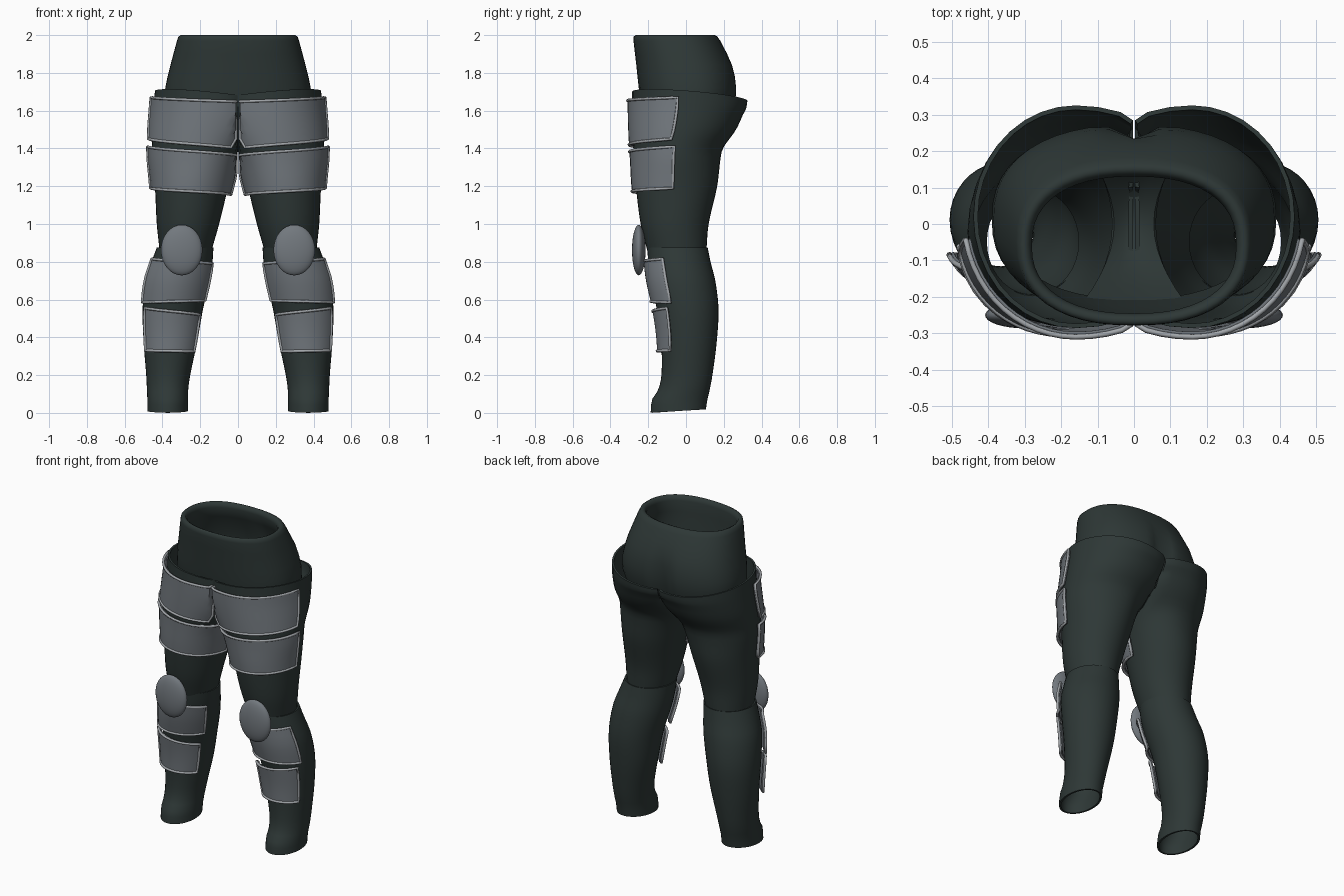
import bpy, bmesh, math
from mathutils import Vector

if "Cube" in bpy.data.objects:
    bpy.data.objects.remove(bpy.data.objects["Cube"])


def material(name, rgb):
    m = bpy.data.materials.new(name)
    m.diffuse_color = (*rgb, 1)
    m.use_nodes = True
    m.node_tree.nodes["Principled BSDF"].inputs["Base Color"].default_value = m.diffuse_color
    return m


CLOTH = material("dark_green_grey", (0.027, 0.039, 0.037))
PLATE = material("steel_grey", (0.17, 0.19, 0.21))
TRIM = material("light_grey", (0.36, 0.38, 0.40))

# Leg sections: z, inner x, middle x, outer x, front y, back y
THIGH = [
    (1.71, -.20, .16, .440, -.285, .325),
    (1.62, -.19, .16, .446, -.285, .315),
    (1.50, -.12, .18, .455, -.282, .265),
    (1.40, -.03, .20, .455, -.277, .195),
    (1.34, .008, .21, .453, -.273, .182),
    (1.20, .050, .24, .440, -.265, .165),
    (1.00, .100, .265, .430, -.240, .120),
    (0.86, .140, .28, .415, -.205, .108)]
SHIN = [
    (0.875, .130, .28, .430, -.205, .115),
    (0.80, .135, .295, .458, -.200, .130),
    (0.70, .150, .32, .490, -.188, .155),
    (0.55, .185, .345, .505, -.155, .172),
    (0.38, .215, .357, .500, -.132, .163),
    (0.20, .253, .37, .486, -.130, .140),
    (0.12, .264, .372, .482, -.148, .125),
    (0.07, .265, .372, .480, -.180, .113),
    (0.01, .265, .372, .480, -.187, .105)]


def section(table, z):
    """Smoothly interpolated section values at height z."""
    n = len(table)
    z = max(min(z, table[0][0]), table[-1][0])
    i = next(k for k in range(n - 1) if z >= table[k + 1][0])
    a, b = table[i], table[i + 1]
    p, q = table[max(i - 1, 0)], table[min(i + 2, n - 1)]
    h = b[0] - a[0]
    t = (z - a[0]) / h
    out = []
    for c in range(1, len(a)):
        ma = (b[c] - p[c]) / (b[0] - p[0]) * h
        mb = (q[c] - a[c]) / (q[0] - a[0]) * h
        out.append((2*t**3 - 3*t**2 + 1) * a[c] + (t**3 - 2*t**2 + t) * ma
                   + (3*t**2 - 2*t**3) * b[c] + (t**3 - t**2) * mb)
    return out


def leg_point(table, z, ang, off=0.0):
    xi, xm, xo, yf, yb = section(table, z)
    c = math.cos(ang)
    x = xm + ((xo - xm if c > 0 else xm - xi) + off) * c
    y = (yf + yb) / 2 + ((yb - yf) / 2 + off) * math.sin(ang)
    return Vector((max(x, .003 + off * .3), y, z))


def grid_object(name, rows, mat, closed, thick=0, offset=-1, mirror=True, split=True):
    """Skin rows of points, then give thickness and a mirrored twin."""
    n = len(rows[0])
    faces = []
    for r in range(len(rows) - 1):
        for i in range(n if closed else n - 1):
            j = (i + 1) % n
            faces.append((r*n + i, (r+1)*n + i, (r+1)*n + j, r*n + j))
    me = bpy.data.meshes.new(name)
    me.from_pydata([p for row in rows for p in row], [], faces)
    me.materials.append(mat)
    me.polygons.foreach_set("use_smooth", [True] * len(me.polygons))
    ob = bpy.data.objects.new(name, me)
    bpy.context.collection.objects.link(ob)
    if thick:
        m = ob.modifiers.new("thickness", "SOLIDIFY")
        m.thickness, m.offset = thick, offset
    if split:
        m = ob.modifiers.new("sharp_edges", "EDGE_SPLIT")
        m.split_angle = math.radians(40)
    if mirror:
        ob.modifiers.new("both_sides", "MIRROR").use_mirror_merge = False
    return ob


def tube(name, table, count, tilt=None):
    top, bottom = table[0][0], table[-1][0]
    rows = []
    for r in range(count + 1):
        z = top + (bottom - top) * r / count
        row = [leg_point(table, z, 2 * math.pi * i / 36) for i in range(36)]
        for p in row:
            if tilt:
                p.z += tilt(p, r, count)
        rows.append(row)
    return grid_object(name, rows, CLOTH, True, .012)


# Thigh sleeves with a slanted upper rim, open where they meet inside the hips
thigh = tube("thigh", THIGH, 26, lambda p, r, n:
             max(0, 1 - r / 4) * (.1 * (p.x - .25) - .08 * (p.y + .28)))
bm = bmesh.new()
bm.from_mesh(thigh.data)
bmesh.ops.delete(bm, geom=[f for f in bm.faces if f.calc_center_median().z > 1.4
                           and all(v.co.x < .004 for v in f.verts)], context="FACES")
bm.to_mesh(thigh.data)
bm.free()

# Shin sleeves, open at the ankle
tube("shin", SHIN, 26, lambda p, r, n: .06 * (p.y + .04) if r == n else 0)

# Hips: one profile up the inside, over the rounded waist rim and down the outside
HIPS = [
    (1.55, .345, -.205, .22), (1.72, .35, -.225, .235), (1.90, .295, -.245, .16),
    (1.97, .280, -.245, .13), (1.993, .288, -.252, .138), (2.0, .302, -.266, .152),
    (1.993, .315, -.277, .165), (1.97, .323, -.278, .182), (1.90, .342, -.270, .218),
    (1.84, .358, -.263, .248), (1.78, .373, -.257, .264), (1.72, .385, -.250, .272),
    (1.64, .390, -.240, .268), (1.55, .365, -.220, .24)]
rows = []
for k, (z, hx, yf, yb) in enumerate(HIPS):
    row = []
    for i in range(48):
        c, s = math.cos(2 * math.pi * i / 48), math.sin(2 * math.pi * i / 48)
        x = hx * math.copysign(abs(c) ** .85, c)
        y = (yf + yb) / 2 + (yb - yf) / 2 * math.copysign(abs(s) ** .85, s)
        if s > 0:  # cleft at the back
            y -= .05 * max(0, min(1, (1.9 - z) / .2)) * math.exp(-(x / .045) ** 2)
        row.append((x, y, z))
    rows.append(row)
grid_object("hips", rows, CLOTH, True, mirror=False, split=False)

# Crotch strip joining front and back of the hips
rows = []
for r in range(13):
    y = .22 - .44 * r / 12
    w = .06 + .08 * (y / .22) ** 2
    rows.append([(w * k, y, 1.38 + .2 * (y / .22) ** 2 + .03 * k * k)
                 for k in (1, .5, 0, -.5, -1)])
grid_object("crotch_strip", rows, CLOTH, False, .01, mirror=False)


def armour(name, table, top, bottom, y_in, y_out):
    """Curved plate with piping; top and bottom give (inner z, outer z)."""
    nu, nv = 18, 5
    _, _, _, yf, yb = section(table, (top[1] + bottom[1]) / 2)
    yc, ry = (yf + yb) / 2, (yb - yf) / 2
    a0 = math.pi + math.asin((yc - y_in) / ry)
    a1 = 2 * math.pi - math.asin((yc - y_out) / ry)
    rows = []
    for v in range(nv + 1):
        row = []
        for u in range(nu + 1):
            f = u / nu
            zt = top[0] + (top[1] - top[0]) * f
            zb = bottom[0] + (bottom[1] - bottom[0]) * f
            row.append(leg_point(table, zt + (zb - zt) * v / nv, a0 + (a1 - a0) * f, .024))
        rows.append(row)
    grid_object(name, rows, PLATE, False, .014)

    # Piping around the plate border
    border = (rows[0] + [r[-1] for r in rows[1:-1]] + rows[-1][::-1]
              + [r[0] for r in rows[-2:0:-1]])
    cu = bpy.data.curves.new(name + "_trim", "CURVE")
    cu.dimensions = "3D"
    cu.bevel_depth, cu.bevel_resolution = .008, 1
    for side in (1, -1):
        sp = cu.splines.new("POLY")
        sp.points.add(len(border) - 1)
        for pt, p in zip(sp.points, border):
            pt.co = (side * p.x, p.y, p.z, 1)
        sp.use_cyclic_u = True
        sp.use_smooth = True
    cu.materials.append(TRIM)
    bpy.context.collection.objects.link(bpy.data.objects.new(name + "_trim", cu))


armour("upper_thigh_plate", THIGH, (1.645, 1.67), (1.405, 1.45), -.22, -.05)
armour("lower_thigh_plate", THIGH, (1.355, 1.41), (1.155, 1.19), -.06, -.065)
armour("upper_shin_plate", SHIN, (.79, .815), (.595, .585), -.10, -.095)
armour("lower_shin_plate", SHIN, (.52, .555), (.325, .33), -.075, -.075)

# Knee pads
bpy.ops.mesh.primitive_uv_sphere_add(segments=32, ring_count=16, location=(0, 0, 0))
knee = bpy.context.object
knee.name = "knee_pad"
for v in knee.data.vertices:
    v.co = (.298 + v.co.x * .11, -.25 + v.co.y * .036, .862 + v.co.z * .134)
knee.data.materials.append(PLATE)
bpy.ops.object.shade_smooth()
knee.modifiers.new("both_sides", "MIRROR").use_mirror_merge = False
